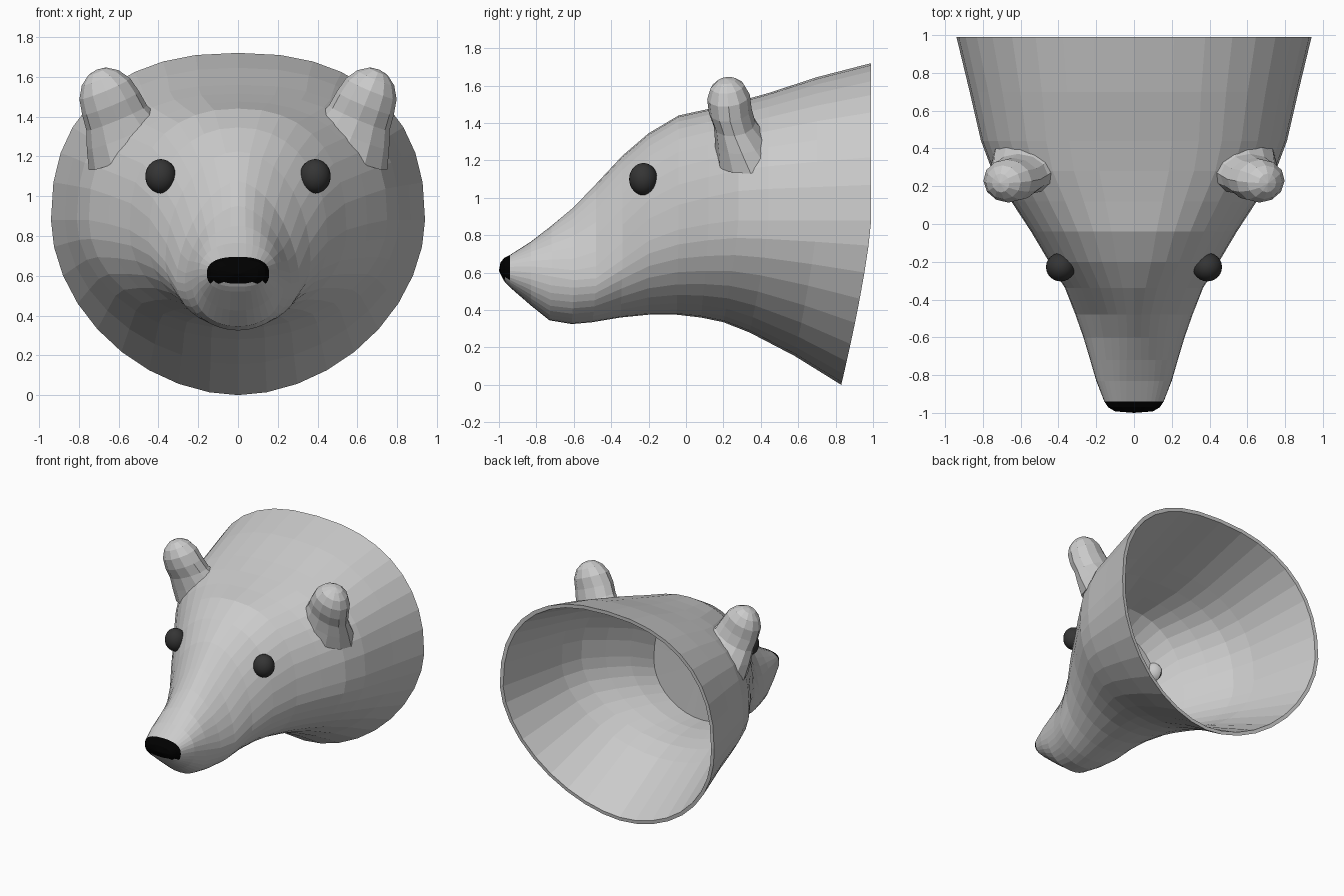
import bpy, bmesh, math
from mathutils import Vector, Matrix

if "Cube" in bpy.data.objects:
    bpy.data.objects.remove(bpy.data.objects["Cube"])


def mat(name, v):
    m = bpy.data.materials.new(name)
    m.diffuse_color = (v, v, v, 1)
    m.use_nodes = True
    m.node_tree.nodes["Principled BSDF"].inputs["Base Color"].default_value = m.diffuse_color
    return m


FUR = mat("pale fur", 0.6)
NOSE = mat("nose black", 0.0)
EYE = mat("eye dark", 0.035)


def finish(bm, name, mats):
    bmesh.ops.recalc_face_normals(bm, faces=bm.faces)
    me = bpy.data.meshes.new(name)
    bm.to_mesh(me)
    bm.free()
    for m in mats:
        me.materials.append(m)
    ob = bpy.data.objects.new(name, me)
    bpy.context.collection.objects.link(ob)
    return ob


# Head sections from nose to neck (y at top, z top, y at bottom, z bottom,
# half width, z of widest point, roundness above, roundness below)
SECTIONS = [
    (-0.992, 0.655, -0.975, 0.56, 0.10, 0.61, 2.6, 2.6),
    (-0.970, 0.680, -0.965, 0.545, 0.137, 0.62, 2.6, 2.6),
    (-0.940, 0.695, -0.940, 0.52, 0.157, 0.61, 2.5, 2.4),
    (-0.83, 0.765, -0.83, 0.425, 0.20, 0.60, 2.2, 2.2),
    (-0.72, 0.85, -0.73, 0.345, 0.232, 0.58, 1.95, 2.2),
    (-0.60, 0.95, -0.61, 0.325, 0.268, 0.56, 1.75, 2.0),
    (-0.48, 1.075, -0.50, 0.335, 0.31, 0.57, 1.7, 2.0),
    (-0.34, 1.225, -0.35, 0.36, 0.365, 0.67, 1.95, 2.0),
    (-0.20, 1.345, -0.20, 0.375, 0.45, 0.77, 2.2, 2.0),
    (-0.04, 1.44, -0.05, 0.375, 0.545, 0.83, 2.3, 2.0),
    (0.12, 1.475, 0.08, 0.36, 0.65, 0.86, 2.4, 2.0),
    (0.28, 1.515, 0.20, 0.335, 0.75, 0.88, 2.5, 2.0),
    (0.44, 1.56, 0.34, 0.28, 0.81, 0.88, 2.5, 1.95),
    (0.70, 1.645, 0.58, 0.155, 0.87, 0.88, 2.4, 1.9),
    (0.99, 1.72, 0.83, 0.0, 0.94, 0.88, 2.35, 1.87),
]
N = 36


def section(yt, zt, yb, zb, hw, zc, nu, nl):
    pts = []
    for i in range(N):
        a = 2 * math.pi * i / N
        c, s = math.cos(a), math.sin(a)
        n = nu if s > 0 else nl
        u = math.copysign(abs(s) ** (2 / n), s)
        x = hw * math.copysign(abs(c) ** (2 / n), c)
        z = zc + u * ((zt - zc) if u > 0 else (zc - zb))
        y = yt - (yt - yb) * max(0, -u) ** 1.3
        pts.append((x, y, z))
    return pts


def loft(bm, loops, start, end):
    """Skin closed loops and close both ends with fans."""
    rings = [[bm.verts.new(p) for p in l] for l in loops]
    n = len(rings[0])
    fans = [(bm.verts.new(start), rings[0]), (bm.verts.new(end), rings[-1])]
    for i in range(n):
        j = (i + 1) % n
        for tip, r in fans:
            bm.faces.new((tip, r[i], r[j]))
        for r, q in zip(rings, rings[1:]):
            bm.faces.new((r[i], r[j], q[j], q[i]))


# Head as a solid, nose tip black
bm = bmesh.new()
loft(bm, [section(*s) for s in SECTIONS], (0, -1.0, 0.61), (0, 0.93, 0.86))
for f in bm.faces:
    c = f.calc_center_median()
    f.material_index = int(c.y < -0.945 and c.z > 0.563)
head = finish(bm, "head", [FUR, NOSE])

# Cavity inside the neck, slightly smaller than the head
T = 0.028
inner = [(yt, zt - T, yb, zb + T, hw - T, zc, nu, nl)
         for yt, zt, yb, zb, hw, zc, nu, nl in SECTIONS[8:13] + SECTIONS[14:]]
bm = bmesh.new()
loops = [section(*s) for s in inner]
loops.append([(x * 1.03, y + 0.12, 0.86 + (z - 0.86) * 1.03) for x, y, z in loops[-1]])
loft(bm, loops, (0, -0.21, 0.85), (0, 1.1, 0.86))
cavity = finish(bm, "cavity_cutter", [FUR])

# Ears: lofted along a leaning axis, wide root swept back and rounded tip
# (distance along axis, half width, half depth, shift back)
EAR = [(-0.10, 0.23, 0.19, 0.08), (0.0, 0.20, 0.145, 0.045), (0.09, 0.165, 0.112, 0.015),
       (0.17, 0.155, 0.115, 0), (0.25, 0.138, 0.115, 0), (0.31, 0.10, 0.09, 0), (0.345, 0.05, 0.05, 0)]
ears = []
for side in (1, -1):
    base = Vector((side * 0.575, 0.255, 1.31))
    axis = Vector((side * 0.38, -0.11, 0.92)).normalized()
    across = axis.cross(Vector((0, 1, 0))).normalized()
    deep = across.cross(axis)
    loops = []
    for d, a, b, back in EAR:
        mid = base + axis * d + Vector((0, back, 0))
        loops.append([mid + across * a * math.cos(t) + deep * b * math.sin(t)
                      for t in (2 * math.pi * k / 12 for k in range(12))])
    bm = bmesh.new()
    loft(bm, loops, base - axis * 0.10 + Vector((0, 0.08, 0)), base + axis * 0.355)
    ears.append(finish(bm, "ear_helper", [FUR]))

# Join the ears to the skull, then hollow it out
for tool, op in ((ears[0], 'UNION'), (ears[1], 'UNION'), (cavity, 'DIFFERENCE')):
    b = head.modifiers.new("bool", 'BOOLEAN')
    b.operation = op
    b.solver = 'EXACT'
    b.object = tool
bpy.context.view_layer.update()
dg = bpy.context.evaluated_depsgraph_get()
mesh = bpy.data.meshes.new_from_object(head.evaluated_get(dg))
head.modifiers.clear()
head.data = mesh
for o in ears + [cavity]:
    bpy.data.objects.remove(o)

# Eyes: dark balls, pale on the part inside the head
for side, label in ((1, "right"), (-1, "left")):
    bm = bmesh.new()
    m = Matrix.Translation((side * 0.388, -0.228, 1.10)) @ Matrix.Diagonal((0.078, 0.076, 0.086, 1))
    bmesh.ops.create_uvsphere(bm, u_segments=24, v_segments=16, radius=1, matrix=m)
    eye = finish(bm, label + "_eye", [EYE, FUR])
    inward = Vector((-side * 0.75, 0.6, -0.3)).normalized()
    for p in eye.data.polygons:
        p.use_smooth = True
        p.material_index = int(p.normal.dot(inward) > 0.6)
